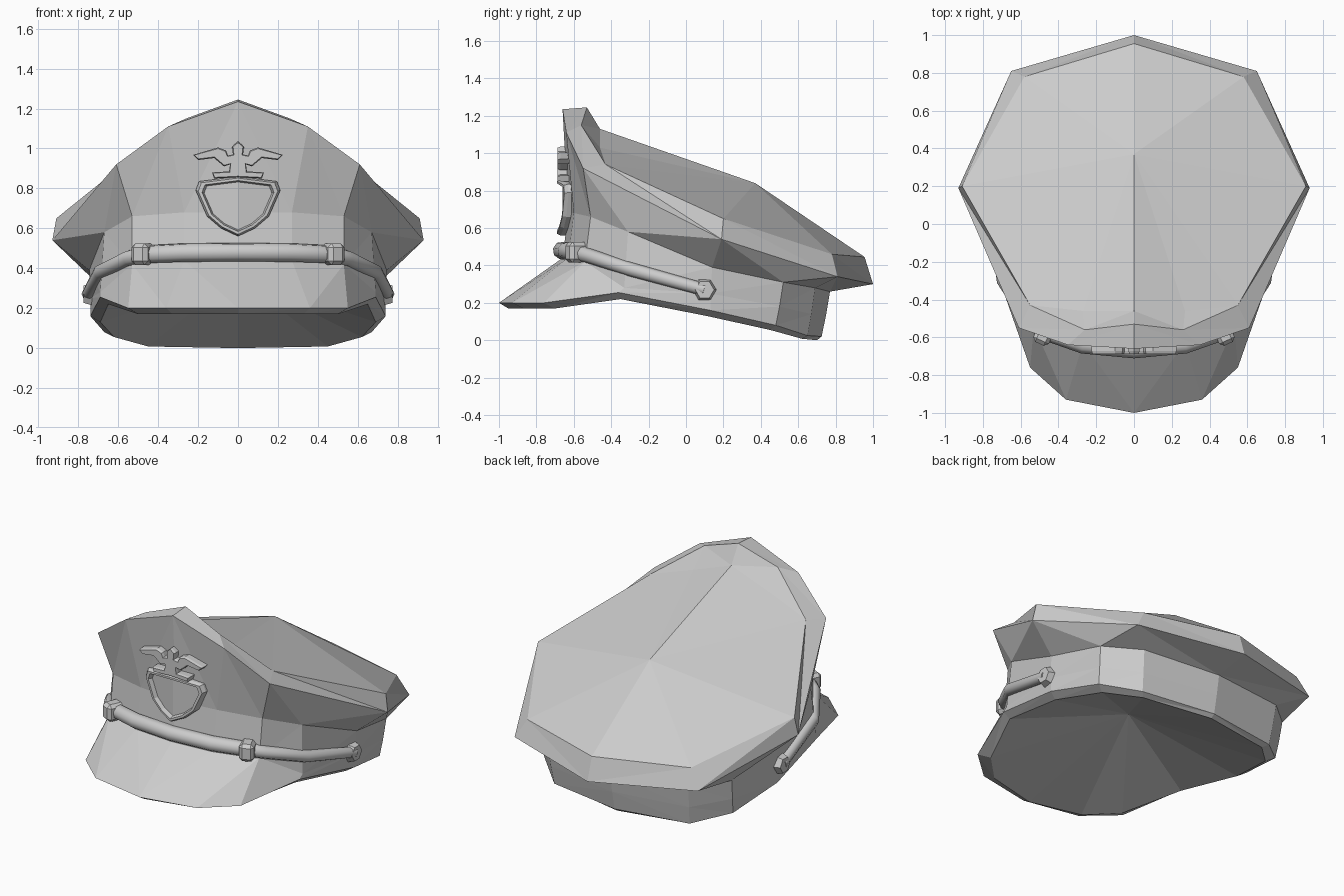
import bpy, bmesh, math
from mathutils import Matrix

old = bpy.data.objects.get("Cube")
if old:
    bpy.data.objects.remove(old, do_unlink=True)

grey = bpy.data.materials.new("plain grey")
grey.use_nodes = True
grey.diffuse_color = (0.6, 0.6, 0.6, 1)
grey.node_tree.nodes["Principled BSDF"].inputs["Base Color"].default_value = (0.6, 0.6, 0.6, 1)


def finish(name, bm):
    bmesh.ops.recalc_face_normals(bm, faces=bm.faces)
    mesh = bpy.data.meshes.new(name)
    bm.to_mesh(mesh)
    bm.free()
    mesh.materials.append(grey)
    obj = bpy.data.objects.new(name, mesh)
    bpy.context.collection.objects.link(obj)


def loft(name, rings, tip):
    """Skin half rings (x >= 0) with triangles, fan one end to a tip, mirror the half."""
    bm = bmesh.new()
    rows = [[bm.verts.new(p) for p in ring] for ring in rings]
    for a, b in zip(rows, rows[1:]):
        for i in range(len(a) - 1):
            bm.faces.new((a[i], a[i + 1], b[i]))
            bm.faces.new((a[i + 1], b[i + 1], b[i]))
    end = bm.verts.new(tip)
    for v, w in zip(rows[-1], rows[-1][1:]):
        bm.faces.new((v, w, end))
    bmesh.ops.remove_doubles(bm, verts=bm.verts, dist=0.0005)
    bmesh.ops.mirror(bm, geom=bm.verts[:] + bm.edges[:] + bm.faces[:], axis='X', merge_dist=0.0005)
    bmesh.ops.remove_doubles(bm, verts=bm.verts, dist=0.0005)
    finish(name, bm)


# Half rings run from front centre round the side to back centre
underside = [(0, -.95, .17), (.33, -.87, .17), (.5, -.7, .17), (.65, -.35, .22),
             (.69, .11, .13), (.62, .45, .055), (.45, .62, .008), (0, .7, 0)]
lower_edge = [(0, -1, .2), (.36, -.93, .2), (.55, -.76, .2), (.69, -.36, .255),
              (.74, .13, .16), (.67, .48, .08), (.48, .65, .025), (0, .725, .02)]
visor_root = [(0, -.66, .44), (.27, -.63, .44), (.53, -.54, .42), (.69, -.33, .28),
              (.74, .13, .25), (.68, .5, .18), (.49, .67, .14), (0, .75, .14)]
band_top = [(0, -.63, .68), (.27, -.6, .68), (.53, -.51, .66), (.67, -.31, .58),
            (.745, .14, .39), (.69, .52, .31), (.5, .69, .28), (0, .77, .26)]

# The crown has fewer corners, so its side and rear corners are used twice
side_low, rear_low = (.93, .19, .54), (.65, .81, .34)
side_high, rear_high = (.91, .2, .65), (.58, .78, .46)
crown_edge = [(0, -.66, 1.235), (.35, -.64, 1.11), (.61, -.55, .92),
              side_low, side_low, rear_low, rear_low, (0, 1, .3)]
crown_rim = [(0, -.53, 1.245), (.26, -.56, 1.15), (.55, -.43, .94),
             side_high, side_high, rear_high, rear_high, (0, .955, .445)]
top_edge = [(0, -.46, 1.13), (.27, -.46, 1.03)] + crown_rim[2:]

loft("band_and_visor", [band_top, visor_root, lower_edge, underside], (0, -.05, .36))
loft("crown", [band_top, crown_edge, crown_rim, top_edge], (0, .37, .84))


# Shield badge: x, z outlines on planes that fall back to each side
def lay(outline, front):
    return [(x, front + .2 * x, z) for x, z in outline]


def scaled(outline, factor):
    return [(x * factor, .72 + (z - .72) * factor) for x, z in outline]


shield = [(0, .86), (.195, .835), (.212, .79), (.155, .66), (.085, .6), (0, .56)]
loft("badge_shield", [lay(shield, -.6), lay(shield, -.67), lay(scaled(shield, .94), -.69),
                      lay(scaled(shield, .85), -.69), lay(scaled(shield, .8), -.66)], (0, -.66, .74))

# Bird badge: flat plate with a raised, bevelled front
bird = [(0, 1.035), (.03, 1.01), (.025, .97), (.05, .965), (.06, .99), (.1, 1.005),
        (.225, .968), (.2, .942), (.12, .952), (.07, .91), (.04, .92), (.045, .885),
        (.13, .88), (.12, .85), (0, .855)]
outline = bird + [(-x, z) for x, z in reversed(bird[1:-1])]
bm = bmesh.new()
front = bm.faces.new([bm.verts.new((x, -.672, z)) for x, z in reversed(outline)])
bm.normal_update()
for edge in list(front.edges):
    edge.tag = True
sides = bmesh.ops.extrude_edge_only(bm, edges=list(front.edges))
back = [g for g in sides["geom"] if isinstance(g, bmesh.types.BMVert)]
bmesh.ops.translate(bm, verts=back, vec=(0, .07, 0))
bmesh.ops.inset_individual(bm, faces=[front], thickness=.006, depth=.015)
finish("badge_bird", bm)

# Chin strap: one tube, thicker across the front
half = [(0, -.665, .48, 1.4), (.27, -.64, .478, 1.4), (.46, -.575, .47, 1.35),
        (.55, -.515, .45, 1.15), (.69, -.3, .38, 1.1), (.75, .1, .27, 1)]
path = [(-x, y, z, r) for x, y, z, r in reversed(half[1:])] + half
curve = bpy.data.curves.new("chin_strap", 'CURVE')
curve.dimensions = '3D'
curve.bevel_depth = .034
curve.bevel_resolution = 2
curve.use_fill_caps = True
spline = curve.splines.new('POLY')
spline.points.add(len(path) - 1)
for point, (x, y, z, r) in zip(spline.points, path):
    point.co = (x, y, z, 1)
    point.radius = r
curve.materials.append(grey)
strap = bpy.data.objects.new("chin_strap", curve)
bpy.context.collection.objects.link(strap)
bpy.ops.object.select_all(action='DESELECT')
strap.select_set(True)
bpy.context.view_layer.objects.active = strap
bpy.ops.object.convert(target='MESH')
bpy.ops.object.shade_smooth_by_angle(angle=math.radians(50))

# Strap loops and hexagonal side buttons
for side, label in ((1, "left"), (-1, "right")):
    bm = bmesh.new()
    bmesh.ops.create_cube(bm, size=1, matrix=Matrix.Translation((side * .475, -.58, .47))
                          @ Matrix.Rotation(side * .45, 4, 'Z') @ Matrix.Diagonal((.09, .12, .11, 1)))
    bmesh.ops.bevel(bm, geom=bm.edges[:], offset=.02, segments=1, affect='EDGES')
    finish(label + "_strap_loop", bm)

    bm = bmesh.new()
    bmesh.ops.create_cone(bm, cap_ends=True, segments=6, radius1=.07, radius2=.05, depth=.06,
                          matrix=Matrix.Translation((side * .745, .1, .27))
                          @ Matrix.Rotation(side * math.pi / 2, 4, 'Y'))
    finish(label + "_button", bm)
